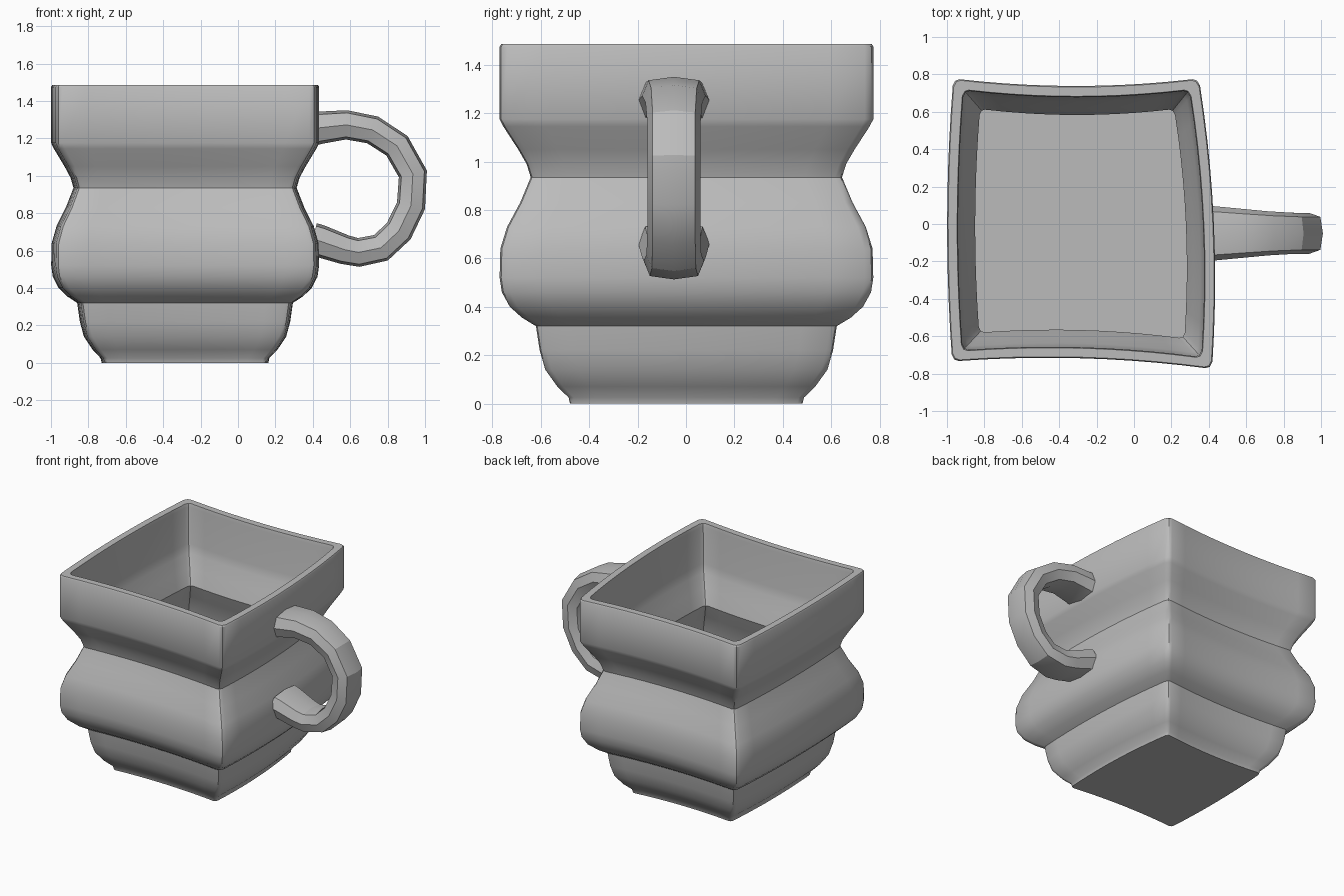
import bpy, bmesh, math
from mathutils import Vector

cube = bpy.data.objects.get("Cube")
if cube:
    bpy.data.objects.remove(cube, do_unlink=True)

grey = bpy.data.materials.new("glazed grey")
grey.use_nodes = True
COLOUR = (0.5, 0.5, 0.5, 1)
grey.diffuse_color = COLOUR
grey.node_tree.nodes["Principled BSDF"].inputs["Base Color"].default_value = COLOUR

CENTRE = Vector((-0.285, 0))


def loft(name, rings, angle):
    """Skin a list of equal rings and cap both ends."""
    bm = bmesh.new()
    loops = [[bm.verts.new(p) for p in ring] for ring in rings]
    n = len(loops[0])
    for a, b in zip(loops, loops[1:]):
        for i in range(n):
            j = (i + 1) % n
            bm.faces.new((a[i], a[j], b[j], b[i]))
    bm.faces.new(loops[0][::-1])
    bm.faces.new(loops[-1])
    bmesh.ops.recalc_face_normals(bm, faces=bm.faces)
    mesh = bpy.data.meshes.new(name)
    bm.to_mesh(mesh)
    bm.free()
    mesh.materials.append(grey)
    obj = bpy.data.objects.new(name, mesh)
    bpy.context.collection.objects.link(obj)
    bpy.ops.object.select_all(action='DESELECT')
    obj.select_set(True)
    bpy.context.view_layer.objects.active = obj
    bpy.ops.object.shade_smooth_by_angle(angle=math.radians(angle))
    return obj


def outline(steps=10, trim=0.025):
    """Bowed square with slightly rounded corners, counter-clockwise."""
    corners = [Vector(c) for c in ((-0.972, -0.735), (0.417, -0.775),
                                   (0.347, 0.778), (-0.966, 0.778))]
    bows = (-0.037, 0.045, -0.04, 0.03)
    points = []
    for k, bow in enumerate(bows):
        a, b = corners[k], corners[(k + 1) % 4]
        edge = (b - a).normalized()
        out = Vector((edge.y, -edge.x))
        for i in range(steps + 1):
            t = trim + (1 - 2 * trim) * i / steps
            points.append(a.lerp(b, t) + out * bow * 4 * t * (1 - t))
        # soften the corner with one middle point
        following = (corners[(k + 2) % 4] - b).normalized()
        points.append(b + (following - edge) * 0.011)
    return points


# Cup: height and scale pairs up the outside, then down the inside
outside = [(0, 0.622), (0.025, 0.63), (0.07, 0.69), (0.14, 0.755), (0.22, 0.785),
           (0.32, 0.805), (0.355, 0.88), (0.40, 0.945), (0.46, 0.988), (0.52, 1),
           (0.64, 0.996), (0.73, 0.96), (0.83, 0.89), (0.935, 0.833), (0.99, 0.855),
           (1.05, 0.9), (1.145, 0.98), (1.175, 1), (1.475, 1), (1.485, 0.992)]
inside = [(1.485, 0.925), (1.46, 0.918), (1.19, 0.912), (1.13, 0.89), (1.04, 0.84),
          (0.935, 0.79), (0.83, 0.84), (0.7, 0.91), (0.48, 0.93), (0.4, 0.87), (0.36, 0.83)]
shape = outline()
loft("cup_body", [[(*(CENTRE + (p - CENTRE) * s), z) for p in shape]
                  for z, s in outside + inside], 35)

# Handle: faceted loop, flared where it meets the cup
path = [Vector((x, -0.05, z)) for x, z in
        ((0.4, 1.25), (0.44, 1.257), (0.58, 1.272), (0.72, 1.245), (0.85, 1.16),
         (0.935, 1.01), (0.925, 0.84), (0.86, 0.705), (0.765, 0.615), (0.645, 0.59),
         (0.57, 0.605), (0.44, 0.65), (0.4, 0.66))]
section = [(1, 0), (0.82, 0.8), (0, 1), (-0.82, 0.8),
           (-1, 0), (-0.82, -0.8), (0, -1), (0.82, -0.8)]
rings = []
for i, p in enumerate(path):
    tangent = (path[min(i + 1, len(path) - 1)] - path[max(i - 1, 0)]).normalized()
    out = Vector((-tangent.z, 0, tangent.x))
    width = 0.11 + 0.036 * max(0, (0.8 - p.x) / 0.38)
    thick = 0.077 + 0.012 * max(0, (0.6 - p.x) / 0.2)
    rings.append([p + out * thick * u + Vector((0, width * v, 0)) for u, v in section])
loft("handle", rings, 25)
